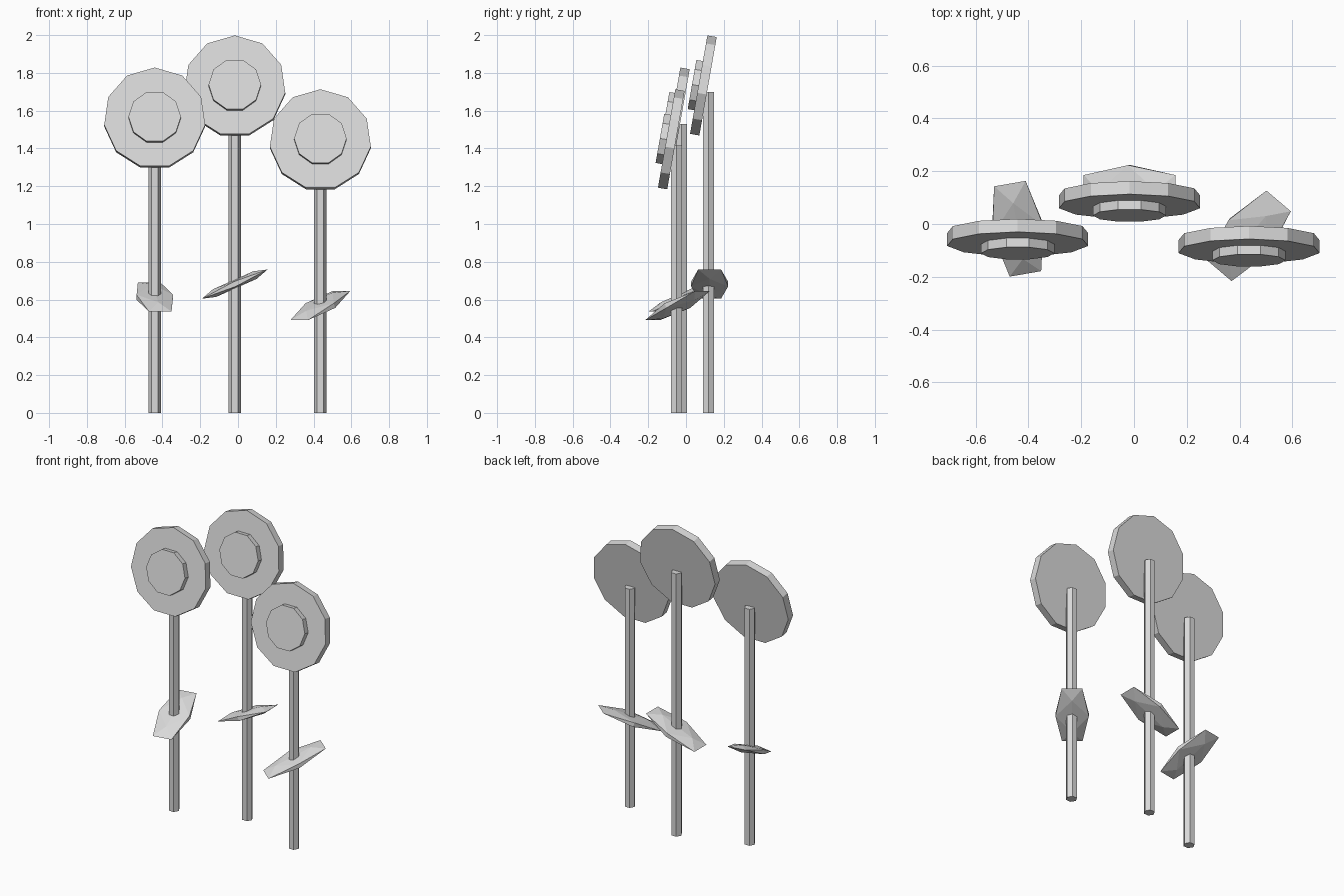
import bpy, bmesh, math
from mathutils import Matrix, Vector

if "Cube" in bpy.data.objects:
    bpy.data.objects.remove(bpy.data.objects["Cube"])

grey = bpy.data.materials.new("light_grey")
grey.diffuse_color = (0.7, 0.7, 0.7, 1)
grey.use_nodes = True
grey.node_tree.nodes["Principled BSDF"].inputs["Base Color"].default_value = grey.diffuse_color


def finish(name, bm, matrix):
    """Turn a bmesh into a placed, flat-shaded object."""
    bmesh.ops.transform(bm, matrix=matrix, verts=bm.verts)
    bmesh.ops.recalc_face_normals(bm, faces=bm.faces)
    me = bpy.data.meshes.new(name)
    bm.to_mesh(me)
    bm.free()
    me.materials.append(grey)
    ob = bpy.data.objects.new(name, me)
    bpy.context.collection.objects.link(ob)


def prism(name, sides, radius, z0, z1, start, matrix):
    """Regular prism along local z, first corner at angle start (degrees)."""
    bm = bmesh.new()
    ring = []
    for i in range(sides):
        a = math.radians(start) + math.tau * i / sides
        ring.append(bm.verts.new((radius * math.cos(a), radius * math.sin(a), z0)))
    face = bm.faces.new(ring)
    new = bmesh.ops.extrude_face_region(bm, geom=[face], use_keep_orig=True)["geom"]
    top = [v for v in new if isinstance(v, bmesh.types.BMVert)]
    bmesh.ops.translate(bm, verts=top, vec=(0, 0, z1 - z0))
    finish(name, bm, matrix)


def leaf(name, centre, azimuth):
    """Flattened twenty-sided solid, long axis tilted upward."""
    phi = (1 + math.sqrt(5)) / 2
    length, width, thick = 0.19, 0.098, 0.022
    bm = bmesh.new()
    for a in (-1, 1):
        for b in (-1 / phi, 1 / phi):
            for p in ((a, b, 0), (b, 0, a), (0, a, b)):
                bm.verts.new((p[0] * length, p[1] * width, p[2] * thick))
    bmesh.ops.convex_hull(bm, input=bm.verts)
    finish(name, bm, Matrix.Translation(centre)
           @ Matrix.Rotation(math.radians(azimuth), 4, 'Z')
           @ Matrix.Rotation(math.radians(-24), 4, 'Y'))


# position of each flower: head x, y, z, then leaf height and leaf direction
flowers = {
    "left": (-0.441, -0.052, 1.558, 0.613, 99.8),
    "middle": (-0.017, 0.091, 1.728, 0.682, 0),
    "right": (0.436, -0.079, 1.443, 0.568, 49.7),
}

for side, (x, y, z, leaf_z, turn) in flowers.items():
    # head faces forward and slightly up
    head = Matrix.Translation((x, y, z)) @ Matrix.Rotation(math.radians(80), 4, 'X')
    prism(side + "_petal_disc", 11, 0.27, -0.025, 0.025, 90, head)
    prism(side + "_seed_disc", 10, 0.139, 0.02, 0.06, 0, head)
    # stem and its single leaf
    stem_y = y + 0.029
    prism(side + "_stem", 6, 0.0335, 0, z - 0.028, 0, Matrix.Translation((x, stem_y, 0)))
    leaf(side + "_leaf", Vector((x, stem_y + 0.005, leaf_z)), turn)
